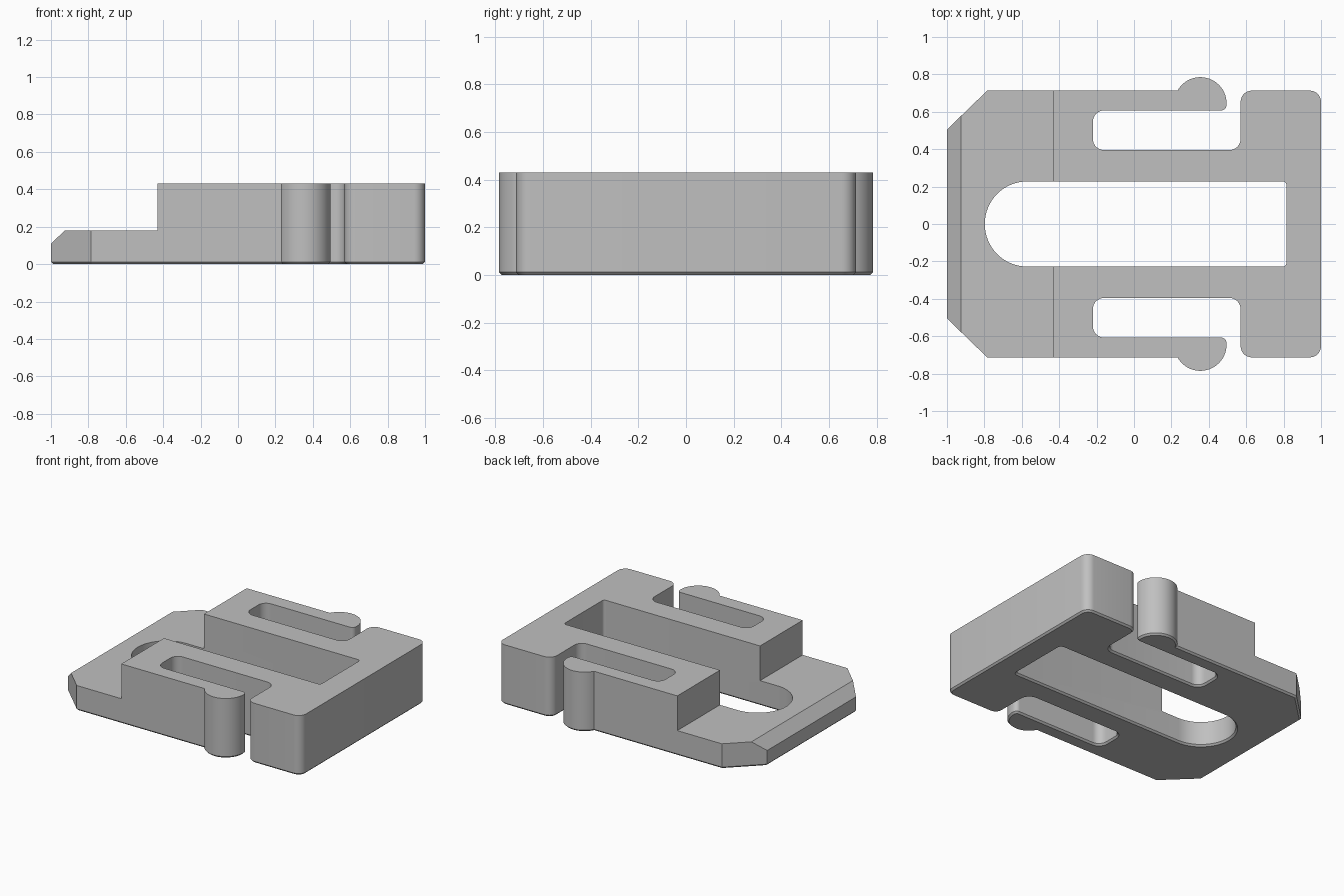
import bpy, bmesh
from math import cos, sin, pi, radians, asin
from mathutils import Vector

if "Cube" in bpy.data.objects:
    bpy.data.objects.remove(bpy.data.objects["Cube"])

HEIGHT, CHAMFER = 0.43, 0.012

grey = bpy.data.materials.new("plain grey")
grey.use_nodes = True
colour = (0.527, 0.527, 0.527, 1)
grey.diffuse_color = colour
grey.node_tree.nodes["Principled BSDF"].inputs["Base Color"].default_value = colour


def arc(cx, cy, r, start, end, n):
    return [(cx + r * cos(start + (end - start) * i / n),
             cy + r * sin(start + (end - start) * i / n), 0) for i in range(n + 1)]


def rounded(corners, steps=8):
    """Closed path from (x, y, corner radius) with right-angle corners filleted."""
    path = []
    for i, (x, y, r) in enumerate(corners):
        p = Vector((x, y))
        if r == 0:
            path.append(p)
            continue
        a = (Vector(corners[i - 1][:2]) - p).normalized() * r
        b = (Vector(corners[(i + 1) % len(corners)][:2]) - p).normalized() * r
        for k in range(steps + 1):
            t = pi / 2 * k / steps
            path.append(p + a * (1 - sin(t)) + b * (1 - cos(t)))
    return path


def inset(path, d):
    """Move a closed path to its right-hand side by d, with mitred corners."""
    out = []
    for i, p in enumerate(path):
        u = (p - path[i - 1]).normalized()
        v = (path[(i + 1) % len(path)] - p).normalized()
        n1, n2 = Vector((u.y, -u.x)), Vector((v.y, -v.x))
        out.append(p + (n1 + n2) * d / (1 + n1.dot(n2)))
    return out


def make_object(name, bm):
    bmesh.ops.recalc_face_normals(bm, faces=bm.faces)
    mesh = bpy.data.meshes.new(name)
    bm.to_mesh(mesh)
    bm.free()
    obj = bpy.data.objects.new(name, mesh)
    bpy.context.collection.objects.link(obj)
    return obj


# Outer outline: nose, rounded catch, spring arm slot, end block; then mirrored
bump_x, bump_y, bump_r, side = 0.355, 0.645, 0.14, 0.713
half = [(-1, 0.505, 0), (-0.785, side, 0)]
half += arc(bump_x, bump_y, bump_r, pi - asin((side - bump_y) / bump_r), 0, 24)
half += [(0.495, 0.607, 0.03), (-0.22, 0.607, 0.06), (-0.22, 0.395, 0.06),
         (0.57, 0.395, 0.06), (0.57, side, 0.06), (1, side, 0.06)]
outer = rounded(half + [(x, -y, r) for x, y, r in reversed(half)])

# Central slot with one round end
slot_r = 0.228
slot = rounded(arc(-0.57, 0, slot_r, pi / 2, 3 * pi / 2, 32)
               + [(0.815, -slot_r, 0.02), (0.815, slot_r, 0.02)])

# Solid body with a small chamfer round the underside
bm = bmesh.new()
caps = {"bottom": [], "top": []}
for path in (outer, slot):
    levels = [(inset(path, CHAMFER), 0), (path, CHAMFER), (path, HEIGHT)]
    rings = [[bm.verts.new((p.x, p.y, z)) for p in pts] for pts, z in levels]
    n = len(path)
    for low, high in zip(rings, rings[1:]):
        for i in range(n):
            j = (i + 1) % n
            bm.faces.new((low[i], low[j], high[j], high[i]))
    for key, ring in (("bottom", rings[0]), ("top", rings[-1])):
        caps[key] += [bm.edges.get((ring[i - 1], ring[i])) for i in range(n)]
for edges in caps.values():
    bmesh.ops.triangle_fill(bm, edges=edges, use_beauty=True)
body = make_object("clip_body", bm)
body.data.materials.append(grey)

# Cutter for the lowered front step and its sloped lip
bm = bmesh.new()
profile = [(-1.1, 0.017), (-0.925, 0.18), (-0.43, 0.18), (-0.43, 0.6), (-1.1, 0.6)]
face = bm.faces.new([bm.verts.new((x, -1, z)) for x, z in profile])
new = bmesh.ops.extrude_face_region(bm, geom=[face])["geom"]
bmesh.ops.translate(bm, vec=(0, 2, 0),
                    verts=[g for g in new if isinstance(g, bmesh.types.BMVert)])
cutter = make_object("step_cutter", bm)
cutter.hide_render = True

cut = body.modifiers.new("step", "BOOLEAN")
cut.operation = "DIFFERENCE"
cut.solver = "EXACT"
cut.object = cutter

bpy.ops.object.select_all(action="DESELECT")
bpy.context.view_layer.objects.active = body
body.select_set(True)
bpy.ops.object.modifier_apply(modifier=cut.name)
bpy.data.objects.remove(cutter)
bpy.ops.object.shade_smooth_by_angle(angle=radians(30))
